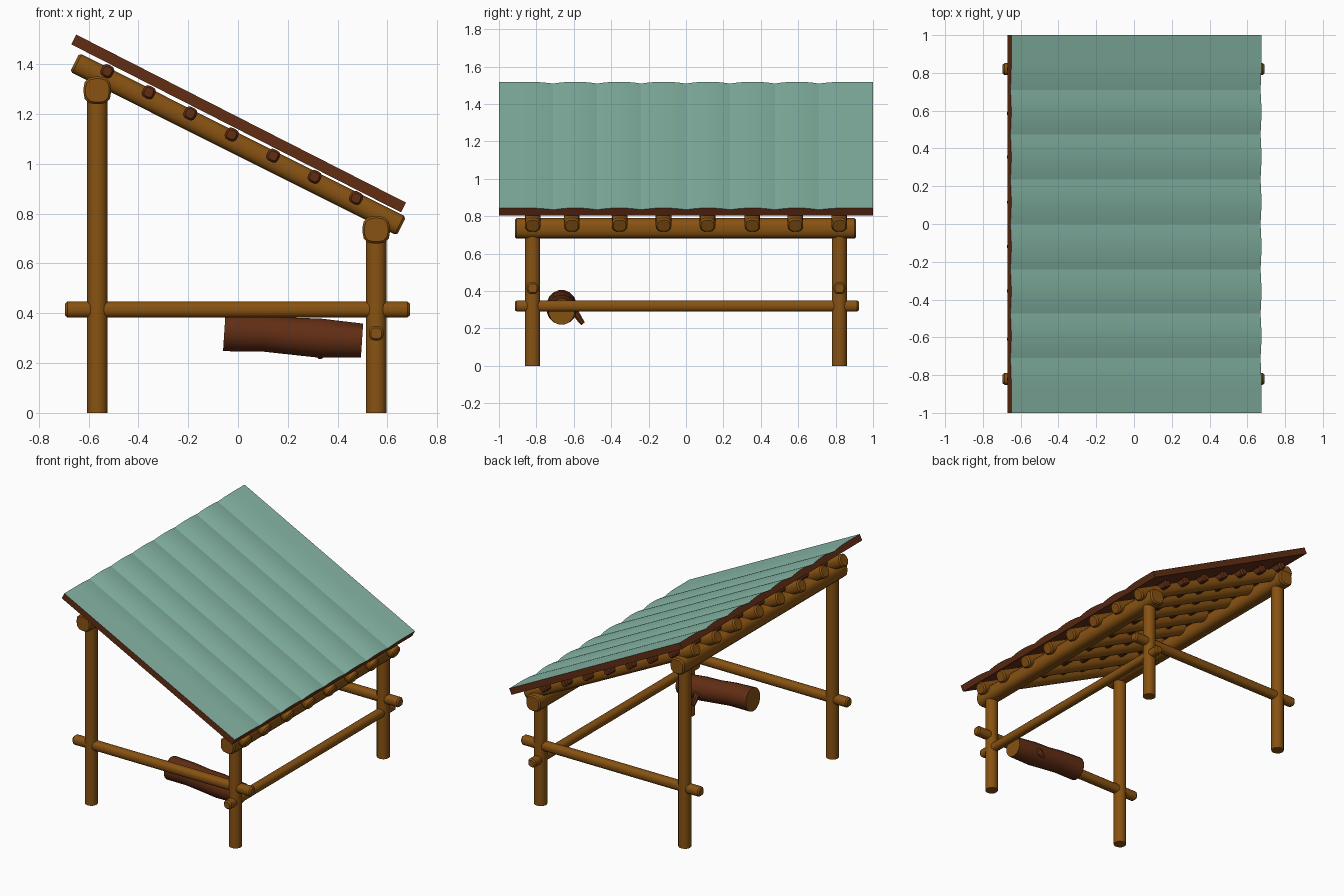
import bpy, bmesh, math
from mathutils import Vector

if "Cube" in bpy.data.objects:
    bpy.data.objects.remove(bpy.data.objects["Cube"])


def material(name, rgb):
    m = bpy.data.materials.new(name)
    m.diffuse_color = (*rgb, 1)
    m.use_nodes = True
    m.node_tree.nodes["Principled BSDF"].inputs["Base Color"].default_value = m.diffuse_color
    return m


TAN = material("tan_timber", (0.245, 0.085, 0.006))
DARK = material("dark_brown_wood", (0.122, 0.027, 0.007))
GREEN = material("sage_green_paint", (0.24, 0.475, 0.38))


def finish(name, bm, mats):
    bmesh.ops.recalc_face_normals(bm, faces=bm.faces)
    me = bpy.data.meshes.new(name)
    bm.to_mesh(me)
    bm.free()
    ob = bpy.data.objects.new(name, me)
    bpy.context.collection.objects.link(ob)
    for m in mats:
        me.materials.append(m)
    bpy.ops.object.select_all(action='DESELECT')
    ob.select_set(True)
    bpy.context.view_layer.objects.active = ob
    bpy.ops.object.shade_smooth_by_angle(angle=math.radians(35))
    return ob


def tube(name, rings, mat, up=(0, 0, 1), power=2.6, cap=None, sides=16):
    """Skin superellipse rings (centre, radius) along a straight-ish path."""
    d = (Vector(rings[-1][0]) - Vector(rings[0][0])).normalized()
    side = d.cross(Vector(up)).normalized()
    top = side.cross(d)
    bm = bmesh.new()
    loops = []
    for c, r in rings:
        loop = []
        for i in range(sides):
            a = math.tau * (i + 0.5) / sides
            u, v = math.cos(a), math.sin(a)
            k = r / (abs(u) ** power + abs(v) ** power) ** (1 / power)
            loop.append(bm.verts.new(Vector(c) + side * u * k + top * v * k))
        loops.append(loop)
    for a, b in zip(loops, loops[1:]):
        for i in range(sides):
            j = (i + 1) % sides
            bm.faces.new((a[i], a[j], b[j], b[i]))
    ends = [bm.faces.new(loops[0]), bm.faces.new(loops[-1])]
    if cap:
        # bark rim around a lighter sawn end
        bmesh.ops.inset_individual(bm, faces=ends, thickness=0.01)
        for f in ends:
            f.material_index = 1
    return finish(name, bm, [mat, cap] if cap else [mat])


def beam(name, p0, p1, r, mat, up=(0, 0, 1), power=2.6, bevel=0.01):
    p0, p1 = Vector(p0), Vector(p1)
    b = (p1 - p0).normalized() * bevel
    tube(name, [(p0, r - bevel * 0.8), (p0 + b, r), (p1 - b, r), (p1, r - bevel * 0.8)],
         mat, up, power)


# Slope frame: s runs down the roof, n is the height above its underside
ANG = math.radians(27)
C, S = math.cos(ANG), math.sin(ANG)
NORMAL = (S, 0, C)


def slope(s, y, n):
    return Vector((-0.0075 + s * C + n * S, y, 1.1425 - s * S + n * C))


# Posts, and side rails through them
for label, y in (("front", -0.82), ("back", 0.82)):
    for side, x, h in (("high", -0.565, 1.29), ("low", 0.555, 0.73)):
        tube(f"{label}_{side}_post", [((x, y, 0), 0.041), ((x, y, h), 0.041)],
             TAN, up=(0, 1, 0), power=2.2)
    beam(f"{label}_side_rail", (-0.695, y, 0.415), (0.69, y, 0.415), 0.032, TAN)

# Beams along the length
beam("low_long_rail", (0.555, -0.915, 0.32), (0.555, 0.925, 0.32), 0.03, TAN)
beam("high_beam", (-0.565, -0.915, 1.295), (-0.565, 0.91, 1.295), 0.055, TAN, power=3)
beam("low_beam", (0.555, -0.915, 0.735), (0.555, 0.91, 0.735), 0.055, TAN, power=3)

# Rafters down the slope
for i, y in enumerate((-0.82, -0.61, -0.355, -0.12, 0.115, 0.355, 0.585, 0.82)):
    beam(f"rafter_{i + 1}", (-0.656, y, 1.407), (0.656, y, 0.75), 0.042, TAN, up=NORMAL)

# Battens across the rafters
for i in range(7):
    x, z = -0.525 + i * 0.1665, 1.372 - i * 0.0848
    beam(f"batten_{i + 1}", (x, -0.92, z), (x, 0.92, z), 0.026, DARK, up=NORMAL, power=3.2)

# Roof planks: slightly crowned, green on top and bare wood elsewhere
edges = (-1, -0.71, -0.475, -0.24, 0, 0.235, 0.475, 0.71, 1)
HALF, THICK, DROP, N = 0.743, 0.044, 0.011, 8
for k, (y0, y1) in enumerate(zip(edges, edges[1:])):
    profile = [(y0, 0), (y1, 0)]
    for i in range(N + 1):
        u = 1 - 2 * i / N
        outer = (k == 0 and u < 0) or (k == 7 and u > 0)
        profile.append(((y0 + y1) / 2 + u * (y1 - y0) / 2,
                        THICK - (0 if outer else DROP * u * u)))
    bm = bmesh.new()
    a, b = ([bm.verts.new(slope(s, y, n)) for y, n in profile] for s in (-HALF, HALF))
    m = len(profile)
    bm.faces.new(a)
    bm.faces.new(b)
    for i in range(m):
        j = (i + 1) % m
        bm.faces.new((a[i], a[j], b[j], b[i]))
    bmesh.ops.recalc_face_normals(bm, faces=bm.faces)
    for f in bm.faces:
        f.material_index = int(f.normal.dot(Vector(NORMAL)) > 0.7)
    finish(f"roof_plank_{k + 1}", bm, [DARK, GREEN])

# Log hung beside the front rail, with a short broken branch
tube("log", [((x, -0.665, z), r) for x, z, r in (
    (-0.055, 0.326, 0.080), (0.1, 0.322, 0.077), (0.22, 0.308, 0.076),
    (0.33, 0.300, 0.080), (0.498, 0.290, 0.070))], DARK, power=2, cap=TAN)
tube("log_branch", [((0.33, -0.62, 0.30), 0.026), ((0.33, -0.585, 0.275), 0.02),
                    ((0.33, -0.565, 0.245), 0.016), ((0.33, -0.55, 0.225), 0.013)],
     DARK, up=(1, 0, 0), power=2, sides=8)
